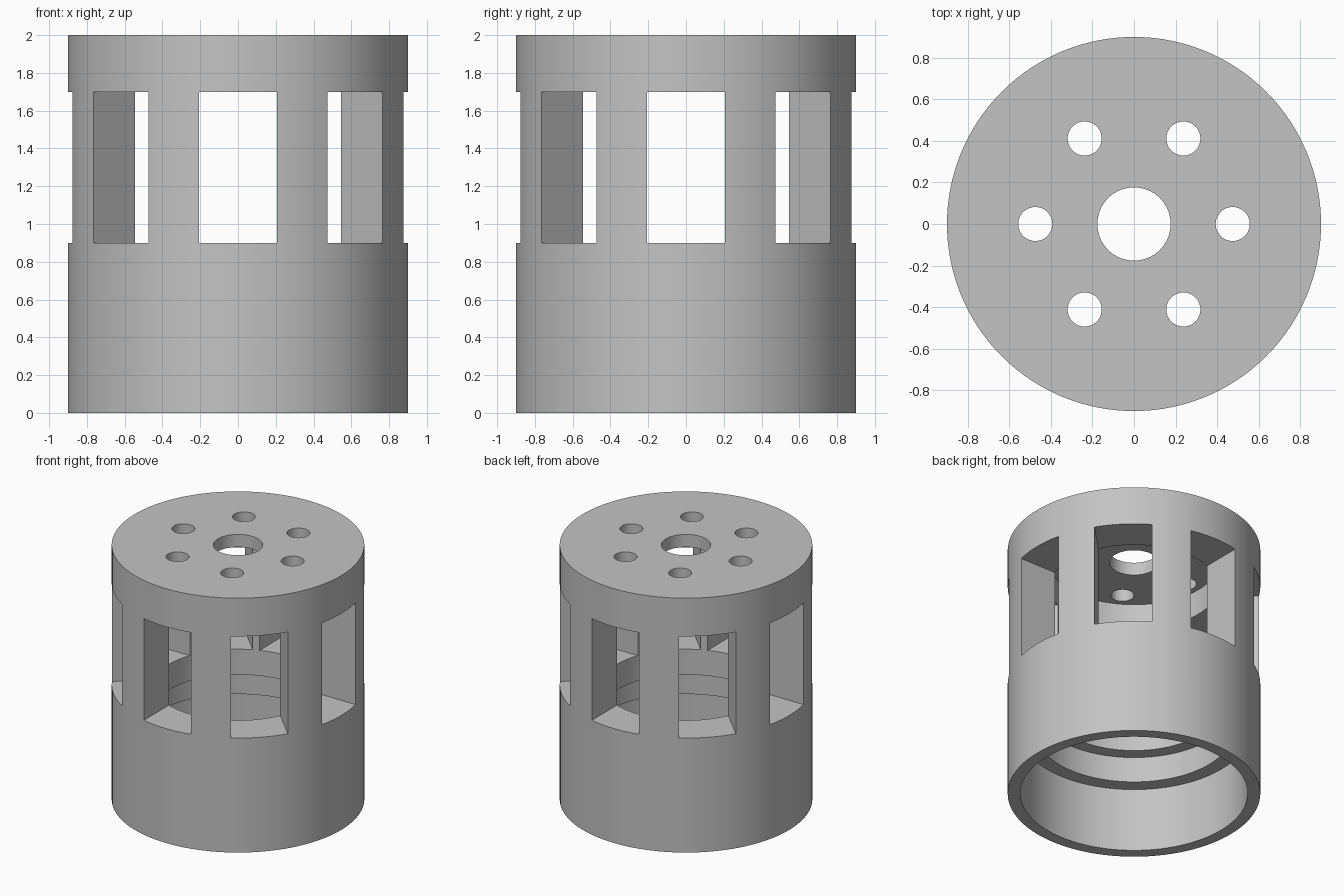
import bpy, bmesh
from math import cos, sin, pi, radians
from mathutils import Matrix, Vector

cube = bpy.data.objects.get("Cube")
if cube:
    bpy.data.objects.remove(cube, do_unlink=True)

SEGMENTS = 128

grey = bpy.data.materials.new("plain grey")
grey.use_nodes = True
colour = (0.55, 0.55, 0.55, 1)
grey.diffuse_color = colour
grey.node_tree.nodes["Principled BSDF"].inputs["Base Color"].default_value = colour


def make_object(name, bm):
    bmesh.ops.recalc_face_normals(bm, faces=bm.faces)
    mesh = bpy.data.meshes.new(name)
    bm.to_mesh(mesh)
    bm.free()
    mesh.materials.append(grey)
    obj = bpy.data.objects.new(name, mesh)
    bpy.context.collection.objects.link(obj)
    return obj


def lathe(name, profile):
    """Revolve a closed (radius, height) outline around z."""
    bm = bmesh.new()
    rings = []
    for i in range(SEGMENTS):
        a = 2 * pi * i / SEGMENTS
        rings.append([bm.verts.new((r * cos(a), r * sin(a), z)) for r, z in profile])
    n = len(profile)
    for i in range(SEGMENTS):
        here, there = rings[i], rings[(i + 1) % SEGMENTS]
        for j in range(n):
            k = (j + 1) % n
            bm.faces.new((here[j], there[j], there[k], here[k]))
    return make_object(name, bm)


def cut(target, cutter):
    cutter.hide_render = True
    mod = target.modifiers.new(cutter.name, 'BOOLEAN')
    mod.operation = 'DIFFERENCE'
    mod.solver = 'EXACT'
    mod.object = cutter
    bpy.context.view_layer.objects.active = target
    bpy.ops.object.modifier_apply(modifier=mod.name)
    bpy.data.objects.remove(cutter, do_unlink=True)


# Housing: closed top with a centre hole, stepped bore open at the bottom
housing = lathe("slotted_housing", [
    (0.9, 0), (0.9, 2), (0.176, 2), (0.176, 1.9), (0.6, 1.9),
    (0.6, 0.7), (0.7, 0.7), (0.7, 0.5), (0.81, 0.5), (0.81, 0)])

# Eight straight-sided windows through the wall
bm = bmesh.new()
for i in range(8):
    place = (Matrix.Rotation(i * pi / 4, 4, 'Z')
             @ Matrix.Translation((0.81, 0, 1.3))
             @ Matrix.Diagonal((0.58, 0.412, 0.8, 1)))
    bmesh.ops.create_cube(bm, size=1, matrix=place)
cut(housing, make_object("window_cutter", bm))

# Six bolt holes through the top
bm = bmesh.new()
for i in range(6):
    spot = Matrix.Rotation(i * pi / 3, 4, 'Z') @ Vector((0.475, 0, 1.95))
    bmesh.ops.create_cone(bm, cap_ends=True, segments=48, radius1=0.082,
                          radius2=0.082, depth=0.3, matrix=Matrix.Translation(spot))
cut(housing, make_object("bolt_hole_cutter", bm))

# Smooth round walls, crisp rims
bpy.ops.object.select_all(action='DESELECT')
housing.select_set(True)
bpy.context.view_layer.objects.active = housing
bpy.ops.object.shade_smooth_by_angle(angle=radians(30))
